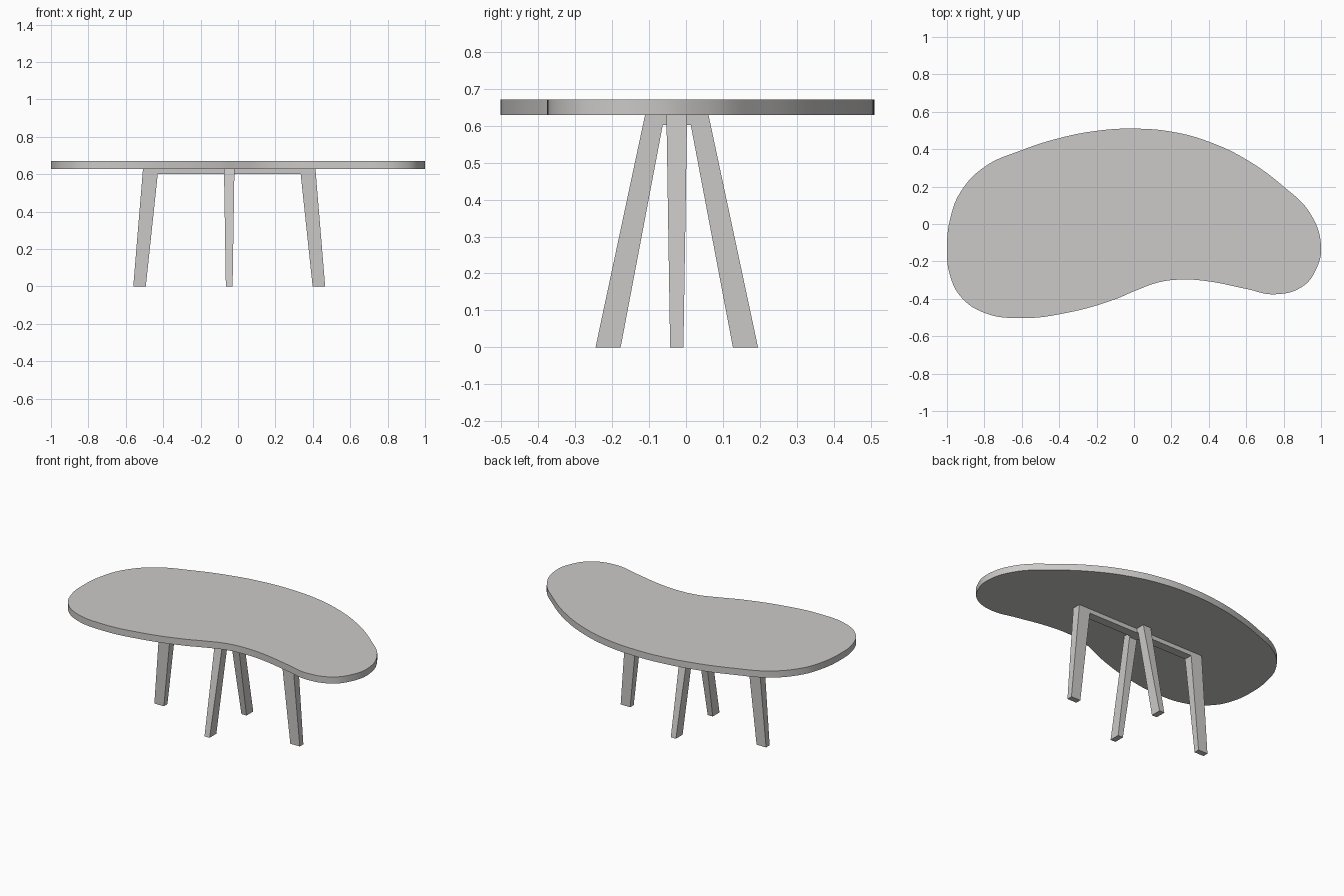
import bpy, bmesh, math

if "Cube" in bpy.data.objects:
    bpy.data.objects.remove(bpy.data.objects["Cube"])

# One plain material for the whole table
grey = bpy.data.materials.new("light grey")
grey.diffuse_color = (0.6, 0.59, 0.58, 1)
grey.use_nodes = True
grey.node_tree.nodes["Principled BSDF"].inputs["Base Color"].default_value = grey.diffuse_color

TOP_Z, UNDER_Z, BAR_Z = 0.671, 0.629, 0.602
CX, CY = -0.047, -0.025          # centre of the leg frame

# Kidney-shaped outline, clockwise from the back
outline = [(0, .51), (.21, .492), (.4, .44), (.6, .345), (.8, .2), (.94, .06),
           (1, -.115), (.975, -.24), (.9, -.335), (.75, -.376), (.6, -.347),
           (.4, -.307), (.27, -.297), (.14, -.31), (0, -.36), (-.1, -.402),
           (-.35, -.473), (-.6, -.503), (-.8, -.475), (-.925, -.39),
           (-.985, -.27), (-1, -.13), (-.98, .04), (-.925, .175),
           (-.8, .305), (-.6, .395), (-.4, .459), (-.2, .498)]

# Table top: smooth closed curve, filled and extruded
curve = bpy.data.curves.new("table_top", 'CURVE')
curve.dimensions = '2D'
curve.fill_mode = 'BOTH'
curve.extrude = (TOP_Z - UNDER_Z) / 2
curve.resolution_u = 8
spline = curve.splines.new('BEZIER')
spline.bezier_points.add(len(outline) - 1)
for bp, (x, y) in zip(spline.bezier_points, outline):
    bp.co = (x, y, 0)
    bp.handle_left_type = bp.handle_right_type = 'AUTO'
spline.use_cyclic_u = True
top = bpy.data.objects.new("table_top", curve)
top.location.z = (TOP_Z + UNDER_Z) / 2
bpy.context.collection.objects.link(top)
bpy.context.view_layer.objects.active = top
top.select_set(True)
bpy.ops.object.convert(target='MESH')
top = bpy.context.object
bm = bmesh.new()
bm.from_mesh(top.data)
bmesh.ops.remove_doubles(bm, verts=bm.verts, dist=1e-5)
bmesh.ops.recalc_face_normals(bm, faces=bm.faces)
bm.to_mesh(top.data)
bm.free()
top.data.materials.clear()
top.data.materials.append(grey)
bpy.ops.object.shade_smooth_by_angle(angle=math.radians(30))


def leg_frame(name, top_out, top_in, foot_out, foot_in, turn):
    """Upside-down U frame: two splayed legs joined by a bar, thinner at the feet."""
    half = [(foot_out, 0), (foot_in, 0), (top_in, BAR_Z), (top_out, UNDER_Z)]
    bm = bmesh.new()
    sides = []
    for s in (-1, 1):                      # front and back of the frame
        rows = []
        for m in (-1, 1):                  # left and right leg
            rows.append([bm.verts.new((m * u, s * (0.018 + 0.010 * z / UNDER_Z), z))
                         for u, z in half])
        (a, b), fs = rows, s
        loop = [a[0], a[1], a[2], b[2], b[1], b[0], b[3], a[3]]
        for f in ((a[0], a[1], a[2], a[3]), (b[0], b[1], b[2], b[3]),
                  (a[3], a[2], b[2], b[3])):
            bm.faces.new(f)
        sides.append(loop)
    p, q = sides
    for i in range(8):
        j = (i + 1) % 8
        bm.faces.new((p[i], p[j], q[j], q[i]))
    bmesh.ops.recalc_face_normals(bm, faces=bm.faces)
    mesh = bpy.data.meshes.new(name)
    bm.to_mesh(mesh)
    bm.free()
    mesh.materials.append(grey)
    ob = bpy.data.objects.new(name, mesh)
    ob.location = (CX, CY, 0)
    ob.rotation_euler.z = turn
    bpy.context.collection.objects.link(ob)


# Wide frame along x, narrow steep frame across it
leg_frame("wide_leg_frame", 0.461, 0.382, 0.513, 0.446, 0)
leg_frame("narrow_leg_frame", 0.086, 0.038, 0.22, 0.152, math.pi / 2)
